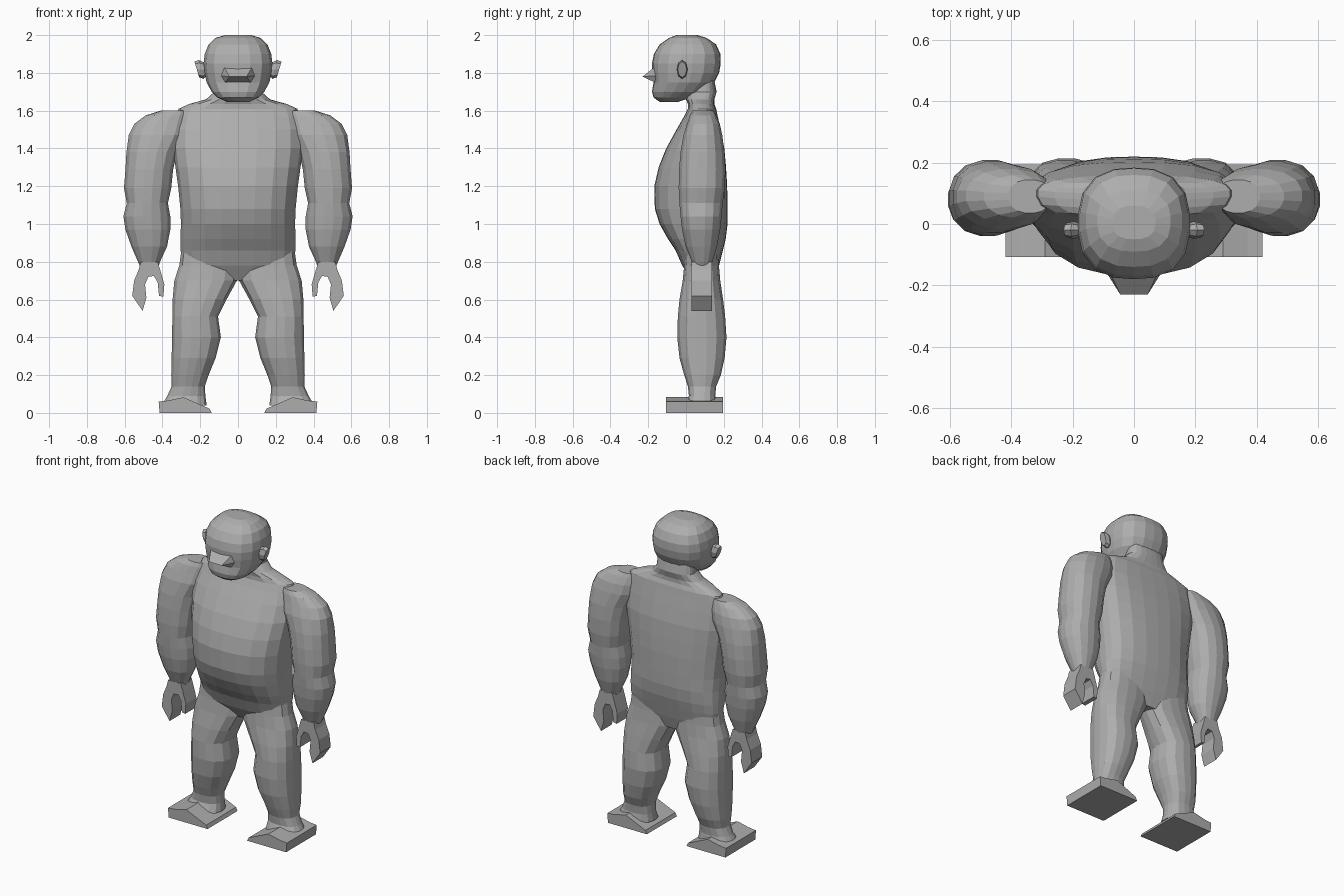
import bpy, bmesh, math

skin = bpy.data.materials.new("grey skin")
skin.diffuse_color = (0.42, 0.42, 0.42, 1)


def finish(name, bm, mirror=False):
    bmesh.ops.recalc_face_normals(bm, faces=bm.faces)
    me = bpy.data.meshes.new(name)
    bm.to_mesh(me)
    bm.free()
    me.materials.append(skin)
    ob = bpy.data.objects.new(name, me)
    bpy.context.collection.objects.link(ob)
    if mirror:
        ob.modifiers.new("Mirror", 'MIRROR')
    return ob


def loft(name, rings, sides=16, power=2.4, mid=0.5, mirror=False):
    """Skin rounded-box rings given as (z, x0, x1, y0, y1); mid = depth of the widest point."""
    bm = bmesh.new()
    rows = []
    for z, x0, x1, y0, y1 in rings:
        cx, rx, cy = (x0 + x1) / 2, (x1 - x0) / 2, y0 + mid * (y1 - y0)
        row = []
        for i in range(sides):
            a = 2 * math.pi * (i + 0.5) / sides
            c, s = math.cos(a), math.sin(a)
            k = (abs(c) ** power + abs(s) ** power) ** (-1 / power)
            ry = y1 - cy if s > 0 else cy - y0
            row.append(bm.verts.new((cx + rx * c * k, cy + ry * s * k, z)))
        rows.append(row)
    for a, b in zip(rows, rows[1:]):
        for i in range(sides):
            j = (i + 1) % sides
            bm.faces.new((a[i], a[j], b[j], b[i]))
    bm.faces.new(rows[0])
    bm.faces.new(rows[-1])
    return finish(name, bm, mirror)


def slab(name, outline, y0, y1, mirror=True):
    """Extrude an x-z outline from y0 to y1."""
    bm = bmesh.new()
    f = bm.faces.new([bm.verts.new((x, y0, z)) for x, z in outline])
    ext = bmesh.ops.extrude_face_region(bm, geom=[f])
    for v in ext["geom"]:
        if isinstance(v, bmesh.types.BMVert):
            v.co.y = y1
    return finish(name, bm, mirror)


# torso with belly, shoulders and neck: (z, half width, front, back)
torso = [(0.70, 0.20, 0.03, 0.15), (0.78, 0.29, -0.02, 0.175), (0.86, 0.305, -0.055, 0.195),
         (0.92, 0.306, -0.095, 0.21), (1.00, 0.303, -0.14, 0.22), (1.08, 0.306, -0.165, 0.22),
         (1.20, 0.318, -0.168, 0.218), (1.30, 0.332, -0.145, 0.212), (1.40, 0.345, -0.105, 0.203),
         (1.50, 0.345, -0.05, 0.183), (1.57, 0.33, -0.01, 0.168), (1.61, 0.315, 0.01, 0.16),
         (1.635, 0.26, 0.01, 0.15), (1.66, 0.17, 0.0, 0.15), (1.70, 0.125, 0.0, 0.162),
         (1.76, 0.12, 0.02, 0.15)]
loft("torso", [(z, -w, w, a, b) for z, w, a, b in torso], 22, 2.5, 0.62)

# head
head = [(1.647, 0.06, -0.14, -0.04), (1.67, 0.11, -0.172, 0.03), (1.70, 0.14, -0.18, 0.10),
        (1.75, 0.167, -0.172, 0.15), (1.80, 0.178, -0.178, 0.175), (1.85, 0.183, -0.18, 0.184),
        (1.90, 0.177, -0.17, 0.182), (1.95, 0.157, -0.14, 0.16), (1.985, 0.12, -0.09, 0.11),
        (2.0, 0.07, -0.05, 0.06)]
loft("head", [(z, -w, w, a, b) for z, w, a, b in head], 18, 2.6)

# wide wedge nose
bm = bmesh.new()
rows = [[bm.verts.new((s * x, y, z)) for s in (-1, 1)]
        for x, y, z in ((0.08, -0.155, 1.84), (0.095, -0.15, 1.785), (0.07, -0.155, 1.745))]
tip = [bm.verts.new((s * 0.045, -0.23, 1.78)) for s in (-1, 1)]
up, side, low = rows
bm.faces.new((up[0], up[1], tip[1], tip[0]))
bm.faces.new((low[0], tip[0], tip[1], low[1]))
for i in (0, 1):
    bm.faces.new((up[i], tip[i], side[i]))
    bm.faces.new((side[i], tip[i], low[i]))
bm.faces.new((up[0], side[0], low[0], low[1], side[1], up[1]))
finish("nose", bm)

# ears: oval plates flaring outwards
bm = bmesh.new()
loops = []
for x, r in ((0.165, 0.6), (0.195, 0.95), (0.218, 0.8)):
    loops.append([bm.verts.new((x + 0.012 * math.sin(t) * (x > 0.17), -0.02 + 0.03 * r * math.cos(t),
                                1.818 + 0.052 * r * math.sin(t)))
                  for t in [math.pi * k / 4 for k in range(8)]])
for a, b in zip(loops, loops[1:]):
    for i in range(8):
        bm.faces.new((a[i], a[(i + 1) % 8], b[(i + 1) % 8], b[i]))
bm.faces.new(loops[0])
bm.faces.new(loops[-1])
finish("ears", bm, True)

# arms
loft("arms", [(0.76, 0.425, 0.51, 0.04, 0.13), (0.80, 0.412, 0.53, 0.03, 0.14),
              (0.88, 0.375, 0.565, -0.002, 0.165), (0.97, 0.357, 0.597, -0.022, 0.182),
              (1.04, 0.357, 0.608, -0.03, 0.19), (1.11, 0.37, 0.59, -0.036, 0.195),
              (1.19, 0.352, 0.605, -0.04, 0.207), (1.29, 0.342, 0.597, -0.038, 0.21),
              (1.38, 0.32, 0.592, -0.03, 0.205), (1.47, 0.27, 0.58, -0.015, 0.193),
              (1.53, 0.26, 0.55, 0.005, 0.18), (1.575, 0.26, 0.49, 0.02, 0.16),
              (1.60, 0.27, 0.41, 0.035, 0.145)], 16, 2.3, mirror=True)

# claw-like hands
slab("hands", [(0.425, 0.80), (0.515, 0.80), (0.525, 0.76), (0.55, 0.70), (0.56, 0.62), (0.505, 0.54),
               (0.485, 0.61), (0.492, 0.68), (0.475, 0.72), (0.445, 0.725), (0.425, 0.69), (0.418, 0.62),
               (0.395, 0.615), (0.39, 0.68), (0.41, 0.75)], 0.03, 0.137)

# legs
loft("legs", [(0.04, 0.165, 0.405, -0.01, 0.165), (0.09, 0.172, 0.375, 0.015, 0.155),
              (0.14, 0.175, 0.352, 0.01, 0.16), (0.20, 0.155, 0.354, -0.01, 0.185),
              (0.29, 0.118, 0.352, -0.035, 0.205), (0.40, 0.09, 0.35, -0.047, 0.215),
              (0.51, 0.105, 0.348, -0.044, 0.208), (0.60, 0.06, 0.347, -0.035, 0.197),
              (0.70, 0.005, 0.338, -0.018, 0.182), (0.78, 0.0, 0.312, -0.01, 0.175),
              (0.90, 0.01, 0.295, 0.0, 0.17)], 16, 2.6, mirror=True)

# feet: flat soles with a low ridge
slab("feet", [(0.14, 0.0), (0.415, 0.0), (0.42, 0.06), (0.37, 0.065), (0.29, 0.083), (0.15, 0.022)],
     -0.107, 0.195)
